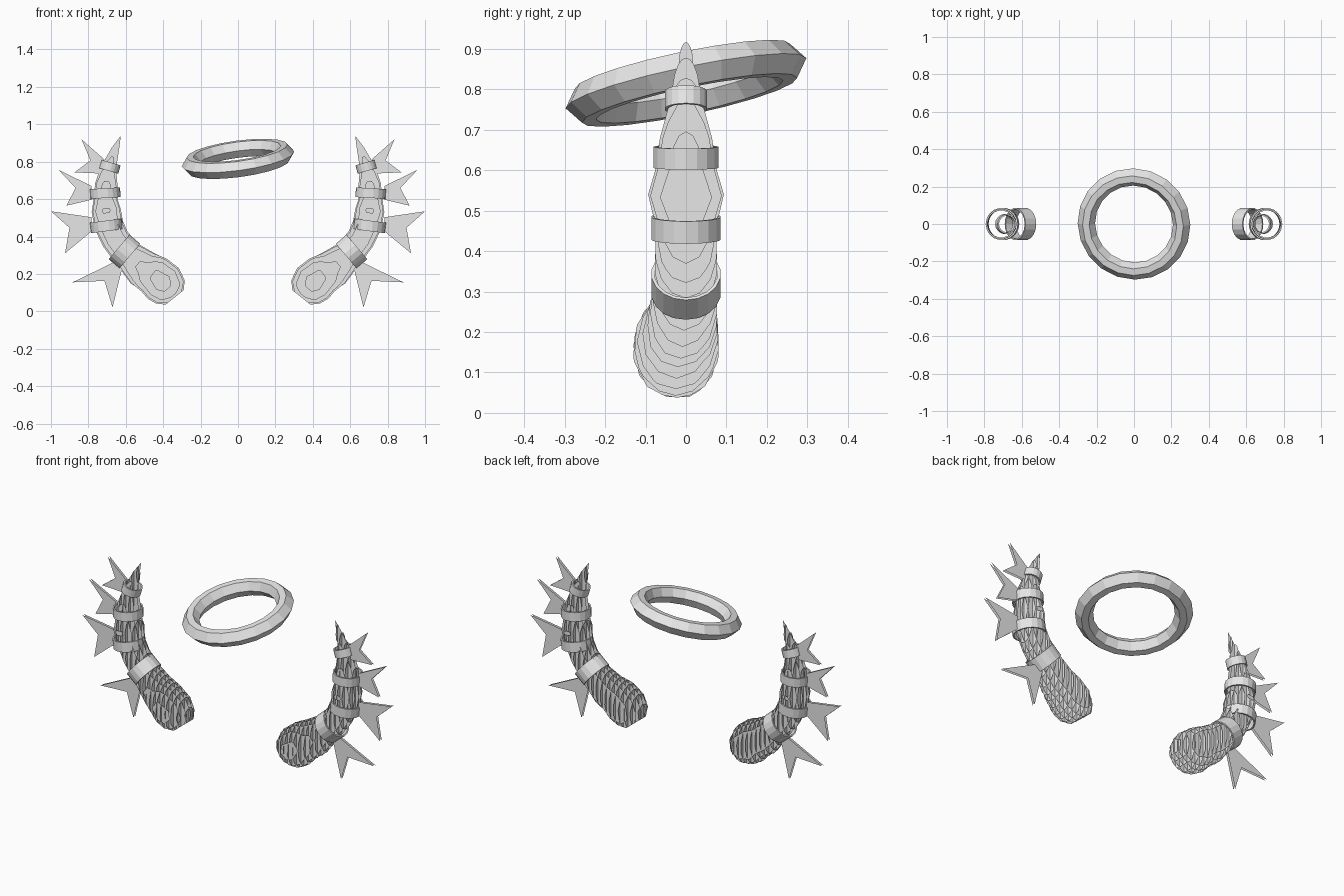
import bpy, bmesh, math
from mathutils import Vector, Matrix

if "Cube" in bpy.data.objects:
    bpy.data.objects.remove(bpy.data.objects["Cube"])

grey = bpy.data.materials.new("light_grey")
grey.diffuse_color = (0.8, 0.8, 0.8, 1)
grey.use_nodes = True
grey.node_tree.nodes["Principled BSDF"].inputs["Base Color"].default_value = grey.diffuse_color


def add_object(name, bm):
    mesh = bpy.data.meshes.new(name)
    bm.to_mesh(mesh)
    bm.free()
    mesh.materials.append(grey)
    obj = bpy.data.objects.new(name, mesh)
    bpy.context.collection.objects.link(obj)
    return obj


def revolve(profile, sides):
    """Closed (radius, height) profile swept around z."""
    bm = bmesh.new()
    rings = []
    for i in range(sides):
        a = 2 * math.pi * i / sides
        rings.append([bm.verts.new((r * math.cos(a), r * math.sin(a), h)) for r, h in profile])
    n = len(profile)
    for i in range(sides):
        p, q = rings[i], rings[(i + 1) % sides]
        for j in range(n):
            k = (j + 1) % n
            bm.faces.new((p[j], q[j], q[k], p[k]))
    bmesh.ops.recalc_face_normals(bm, faces=bm.faces)
    return bm


def place(bm, axis, centre):
    rot = Vector((0, 0, 1)).rotation_difference(Vector(axis)).to_matrix().to_4x4()
    bm.transform(Matrix.Translation(centre) @ rot)


def mirror(bm, side):
    if side < 0:
        bm.transform(Matrix.Scale(-1, 4, (1, 0, 0)))
        bmesh.ops.reverse_faces(bm, faces=bm.faces)


# Horn stations: x, z, half width in the bend plane, y centre, half depth
STATIONS = [
    (0.338, 0.075, 0.065, -0.02, 0.060),
    (0.362, 0.105, 0.100, -0.025, 0.092),
    (0.400, 0.150, 0.118, -0.025, 0.108),
    (0.450, 0.195, 0.112, -0.022, 0.104),
    (0.510, 0.230, 0.105, -0.010, 0.088),
    (0.590, 0.305, 0.080, 0.0, 0.080),
    (0.655, 0.385, 0.076, 0.0, 0.078),
    (0.690, 0.460, 0.078, 0.0, 0.076),
    (0.705, 0.540, 0.078, 0.0, 0.096),
    (0.708, 0.600, 0.064, 0.0, 0.078),
    (0.704, 0.680, 0.060, 0.0, 0.066),
    (0.694, 0.750, 0.045, 0.0, 0.046),
    (0.680, 0.800, 0.034, 0.0, 0.036),
    (0.655, 0.870, 0.020, 0.0, 0.022),
    (0.628, 0.936, 0.001, 0.0, 0.001),
]


def horn_solid(sides=14):
    bm = bmesh.new()
    rings = []
    last = len(STATIONS) - 1
    for i, (x, z, w, yc, d) in enumerate(STATIONS):
        a, b = STATIONS[max(i - 1, 0)], STATIONS[min(i + 1, last)]
        t = Vector((b[0] - a[0], 0, b[1] - a[1])).normalized()
        across = Vector((t.z, 0, -t.x))
        ring = []
        for k in range(sides):
            ang = 2 * math.pi * k / sides
            ring.append(bm.verts.new(Vector((x, yc, z)) + across * w * math.cos(ang)
                                     + Vector((0, d * math.sin(ang), 0))))
        rings.append(ring)
    for p, q in zip(rings, rings[1:]):
        for k in range(sides):
            m = (k + 1) % sides
            bm.faces.new((p[k], p[m], q[m], q[k]))
    bm.faces.new(rings[0][::-1])
    bm.faces.new(rings[-1])
    return bm


def add_slice(target, solid, co, no):
    """Cut one flat sheet out of the solid and add it to the target."""
    cut = solid.copy()
    bmesh.ops.bisect_plane(cut, geom=cut.verts[:] + cut.edges[:] + cut.faces[:], dist=1e-6,
                           plane_co=co, plane_no=no, clear_inner=True, clear_outer=True)
    bmesh.ops.remove_doubles(cut, verts=cut.verts, dist=1e-5)
    if len(cut.edges) > 2:
        bmesh.ops.triangle_fill(cut, edges=cut.edges[:], use_beauty=True, normal=no)
    copies = {v: target.verts.new(v.co) for v in cut.verts}
    for f in cut.faces:
        target.faces.new([copies[v] for v in f.verts])
    cut.free()


# Bands: centre x, centre z, axis, radius, height
BANDS = [
    (0.607, 0.320, (0.76, 0, 0.65), 0.086, 0.075),
    (0.703, 0.457, (0.13, 0, 0.99), 0.087, 0.056),
    (0.710, 0.632, (0.06, 0, 1.0), 0.081, 0.052),
    (0.685, 0.773, (-0.28, 0, 0.96), 0.053, 0.046),
]
# Forked spikes as outlines in x, z
SPIKES = [
    [(0.655, 0.267), (0.885, 0.155), (0.714, 0.163), (0.671, 0.021), (0.618, 0.235)],
    [(0.783, 0.503), (1.000, 0.535), (0.901, 0.447), (0.925, 0.310), (0.783, 0.428)],
    [(0.783, 0.670), (0.960, 0.757), (0.869, 0.660), (0.917, 0.565), (0.783, 0.597)],
    [(0.714, 0.812), (0.837, 0.920), (0.789, 0.807), (0.874, 0.743), (0.735, 0.737)],
]

for side, label in ((1, "right"), (-1, "left")):
    # Horn made of crossing flat sheets
    solid = horn_solid()
    horn = bmesh.new()
    for k in range(-4, 4):
        add_slice(horn, solid, Vector((0, 0.0301 * k + 0.0003, 0)), Vector((0, -1, 0)))
    for k in range(18):
        add_slice(horn, solid, Vector((0.2961 + 0.029 * k, 0, 0)), Vector((1, 0, 0)))
    solid.free()
    mirror(horn, side)
    add_object(label + "_horn", horn)

    # Bands round the horn
    for n, (x, z, axis, r, h) in enumerate(BANDS, 1):
        band = revolve([(r, -h / 2), (r, h / 2), (r - 0.008, h / 2), (r - 0.008, -h / 2)], 18)
        place(band, axis, (x, 0, z))
        mirror(band, side)
        add_object(f"{label}_band_{n}", band)

    # Flat forked spikes, two sheets each
    for n, outline in enumerate(SPIKES, 1):
        spike = bmesh.new()
        for y in (-0.007, 0.007):
            spike.faces.new([spike.verts.new((x, y, z)) for x, z in outline])
        mirror(spike, side)
        add_object(f"{label}_spike_{n}", spike)

# Tilted six-sided halo ring
halo = revolve([(0.304, 0), (0.272, 0.043), (0.236, 0.043),
                (0.210, 0), (0.236, -0.043), (0.272, -0.043)], 20)
place(halo, (-0.135, -0.21, 1), (0, 0, 0.815))
add_object("halo_ring", halo)
